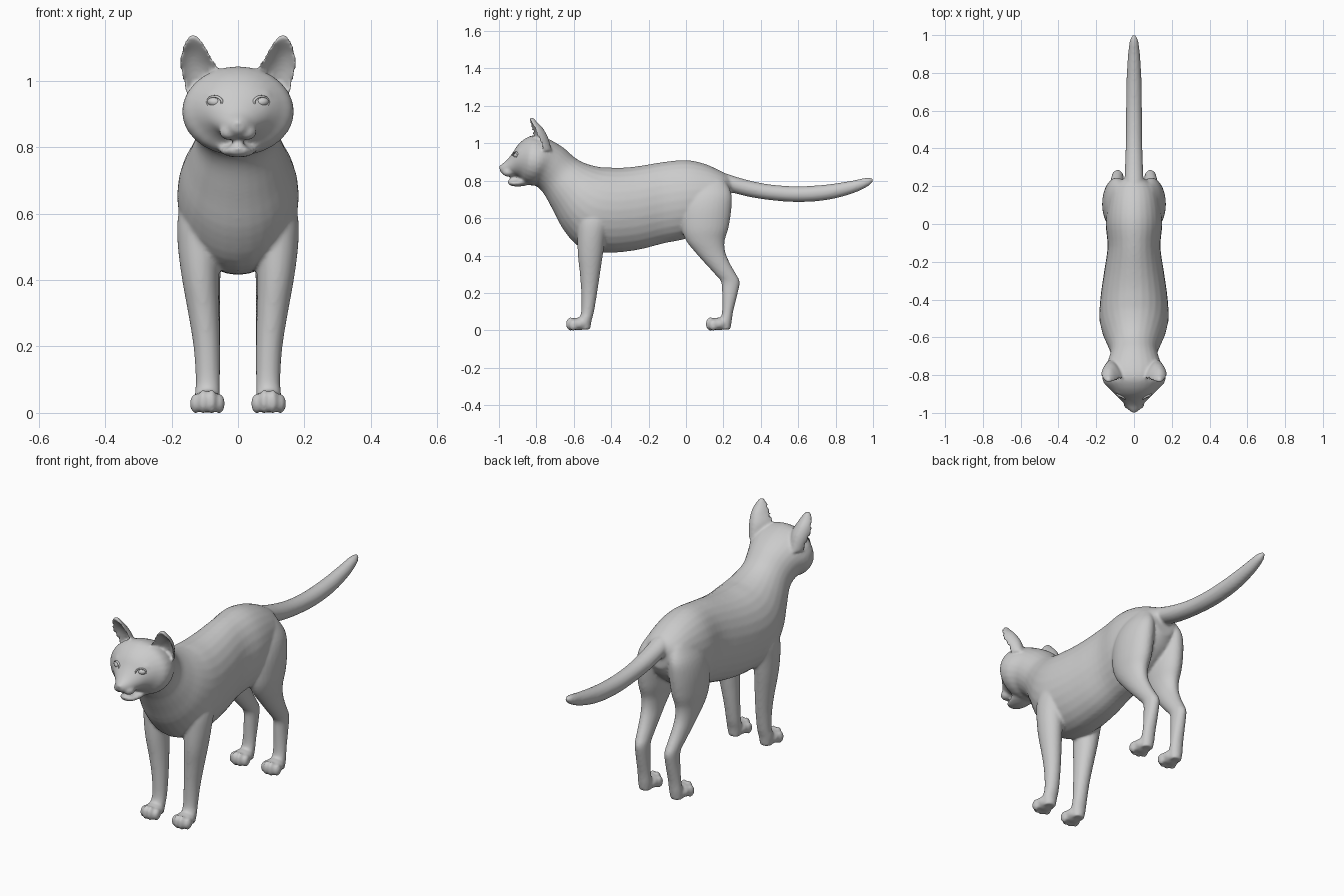
import bpy, bmesh
from math import sin, cos, pi
from mathutils import Vector, Matrix

cube = bpy.data.objects.get("Cube")
if cube:
    bpy.data.objects.remove(cube)

grey = bpy.data.materials.new("plain grey")
grey.use_nodes = True
GREY = (0.6, 0.6, 0.6, 1)
grey.diffuse_color = GREY
grey.node_tree.nodes["Principled BSDF"].inputs["Base Color"].default_value = GREY


def spline(rows, steps=4):
    """Smooth in-between rows through the given rows."""
    out = []
    for i in range(len(rows) - 1):
        a, b, c, d = (rows[max(0, min(len(rows) - 1, i + k))] for k in (-1, 0, 1, 2))
        for s in range(steps):
            t = s / steps
            out.append([q + 0.5 * t * (r - p + t * (2*p - 5*q + 4*r - w + t * (3*(q - r) + w - p)))
                        for p, q, r, w in zip(a, b, c, d)])
    return out + [list(rows[-1])]


def loft(bm, rings):
    loops = [[bm.verts.new(p) for p in ring] for ring in rings]
    n = len(loops[0])
    for a, b in zip(loops, loops[1:]):
        for i in range(n):
            bm.faces.new((a[i], a[(i + 1) % n], b[(i + 1) % n], b[i]))
    bm.faces.new(loops[0][::-1])
    bm.faces.new(loops[-1])


def oval(center, u, v, n=28):
    return [center + u * cos(2*pi*i/n) + v * sin(2*pi*i/n) for i in range(n)]


def trunk(bm, rows):
    """Rows: top y, top z, bottom y, bottom z, half width."""
    rings = []
    for ty, tz, by, bz, w in spline(rows):
        top, low = Vector((0, ty, tz)), Vector((0, by, bz))
        rings.append(oval((top + low) / 2, Vector((w, 0, 0)), (top - low) / 2))
    loft(bm, rings)


def leg(bm, rows, side):
    """Rows: z, front y, back y, inner x, outer x."""
    rings = []
    for z, f, b, i, o in spline(rows):
        rings.append(oval(Vector((side * (i + o) / 2, (f + b) / 2, z)),
                          Vector(((o - i) / 2, 0, 0)), Vector((0, (b - f) / 2, 0))))
    loft(bm, rings)


def ball(bm, loc, size, tilt=0):
    m = Matrix.Translation(loc) @ Matrix.Rotation(tilt, 4, 'Y') @ Matrix.Diagonal((*size, 1))
    bmesh.ops.create_uvsphere(bm, u_segments=24, v_segments=14, radius=1, matrix=m)


def ear(bm, rows, side):
    """Cupped shell. Rows: z, inner x, outer x, inner y, outer y, cup depth."""
    rings, n = [], 10
    for z, xi, xo, yi, yo, d in spline(rows):
        def arc(depth):
            return [Vector((side * (xi + (xo - xi) * k / n),
                            yi + (yo - yi) * k / n + depth * sin(pi * k / n) ** 0.7, z))
                    for k in range(n + 1)]
        rings.append(arc(d + 0.008) + [p + Vector((0, -0.012, 0)) for p in arc(d - 0.008)][::-1])
    loft(bm, rings)


def finish(name, bm):
    bmesh.ops.recalc_face_normals(bm, faces=bm.faces)
    for f in bm.faces:
        f.smooth = True
    mesh = bpy.data.meshes.new(name)
    bm.to_mesh(mesh)
    bm.free()
    mesh.materials.append(grey)
    ob = bpy.data.objects.new(name, mesh)
    bpy.context.collection.objects.link(ob)
    return ob


bm = bmesh.new()

# torso, neck and head, from rump to nose
trunk(bm, [
    (.24, .82, .235, .68, .06), (.19, .85, .19, .61, .115), (.1, .89, .1, .54, .14),
    (0, .91, 0, .49, .15), (-.12, .9, -.12, .465, .14), (-.24, .88, -.26, .43, .158),
    (-.33, .87, -.42, .415, .176), (-.4, .87, -.56, .44, .183), (-.46, .873, -.65, .53, .172),
    (-.53, .89, -.71, .64, .145), (-.59, .92, -.76, .73, .125), (-.66, .98, -.8, .77, .138),
    (-.74, 1.025, -.83, .775, .166), (-.81, 1.043, -.86, .785, .163),
    (-.86, 1.025, -.885, .81, .13), (-.9, .99, -.91, .825, .098),
    (-.93, .945, -.935, .828, .07), (-.96, .908, -.955, .828, .048),
    (-.985, .888, -.975, .832, .032), (-.998, .87, -.992, .845, .016)])

# lower jaw, tongue, muzzle pads, nose and brows
trunk(bm, [(-.83, .84, -.83, .78, .07), (-.88, .815, -.88, .77, .056),
           (-.92, .803, -.92, .77, .043), (-.945, .803, -.942, .776, .03),
           (-.953, .797, -.951, .785, .012)])
ball(bm, (0, -.915, .808), (.02, .03, .012))
ball(bm, (0, -.981, .872), (.022, .019, .014))
for s in (-1, 1):
    ball(bm, (s * .026, -.95, .845), (.03, .032, .024))
    ball(bm, (s * .068, -.882, .962), (.036, .02, .014), s * .25)

# tail
rings = []
for y, z, r in spline([(.12, .81, .05), (.22, .79, .05), (.32, .762, .047), (.45, .738, .043),
                       (.6, .728, .042), (.75, .738, .04), (.88, .764, .033),
                       (.96, .79, .024), (.99, .802, .014), (1, .806, .004)]):
    rings.append(oval(Vector((0, y, z)), Vector((r, 0, 0)), Vector((0, -.25 * r, r))))
loft(bm, rings)

front_leg = [
    (.66, -.55, -.4, .08, .165), (.58, -.575, -.41, .065, .182), (.5, -.58, -.43, .055, .181),
    (.4, -.578, -.445, .058, .168), (.3, -.567, -.46, .056, .15), (.2, -.56, -.475, .054, .134),
    (.1, -.56, -.492, .054, .127), (.05, -.575, -.505, .055, .13), (.005, -.57, -.512, .062, .122)]
hind_leg = [
    (.8, .05, .21, .03, .11), (.73, .0, .243, .026, .15), (.65, -.025, .243, .022, .167),
    (.55, -.025, .228, .028, .167), (.48, .0, .207, .042, .157), (.42, .047, .21, .052, .146),
    (.36, .1, .234, .054, .136), (.3, .155, .268, .054, .126), (.26, .187, .287, .054, .12),
    (.2, .193, .277, .054, .12), (.1, .193, .252, .056, .123), (.05, .18, .245, .056, .126),
    (.005, .18, .237, .062, .122)]
ear_rows = [
    (.96, .065, .155, -.8, -.755, .05), (1.03, .058, .172, -.812, -.78, .05),
    (1.08, .085, .172, -.82, -.802, .038), (1.115, .106, .16, -.826, -.82, .018),
    (1.137, .126, .144, -.828, -.828, .006)]

# legs, paws with toes, and ears on both sides
for s in (-1, 1):
    leg(bm, front_leg, s)
    leg(bm, hind_leg, s)
    for y in (-.575, .172):
        ball(bm, (s * .092, y, .034), (.047, .055, .034))
        for dx, dy, h in ((-.036, -.026, .03), (-.013, -.042, .036),
                          (.013, -.042, .036), (.036, -.026, .03)):
            ball(bm, (s * .092 + dx, y + dy, h - .002), (.0165, .025, h))
    ear(bm, ear_rows, s)

body = finish("cat_body", bm)
remesh = body.modifiers.new("blend parts", 'REMESH')
remesh.mode = 'VOXEL'
remesh.voxel_size = 0.0075
remesh.use_smooth_shade = True
soften = body.modifiers.new("soften", 'SMOOTH')
soften.factor = 0.5
soften.iterations = 5

# eyeballs with thin lids
for s, side in ((1, "left"), (-1, "right")):
    bm = bmesh.new()
    ball(bm, (s * .069, -.902, .935), (.024, .02, .016), s * -.15)
    finish(side + "_eye", bm)
    bm = bmesh.new()
    rings = []
    turn = Matrix.Rotation(s * -.15, 3, 'Y') @ Matrix.Rotation(s * .5, 3, 'Z')
    for k in range(33):
        a = 2 * pi * k / 32
        out = turn @ Vector((cos(a), 0, sin(a)))
        c = Vector((s * .069, -.912, .935)) + turn @ Vector((.025 * cos(a), 0, .017 * sin(a)))
        rings.append(oval(c, out * .004, turn @ Vector((0, .007, 0)), 8))
    loft(bm, rings)
    finish(side + "_eyelid", bm)
